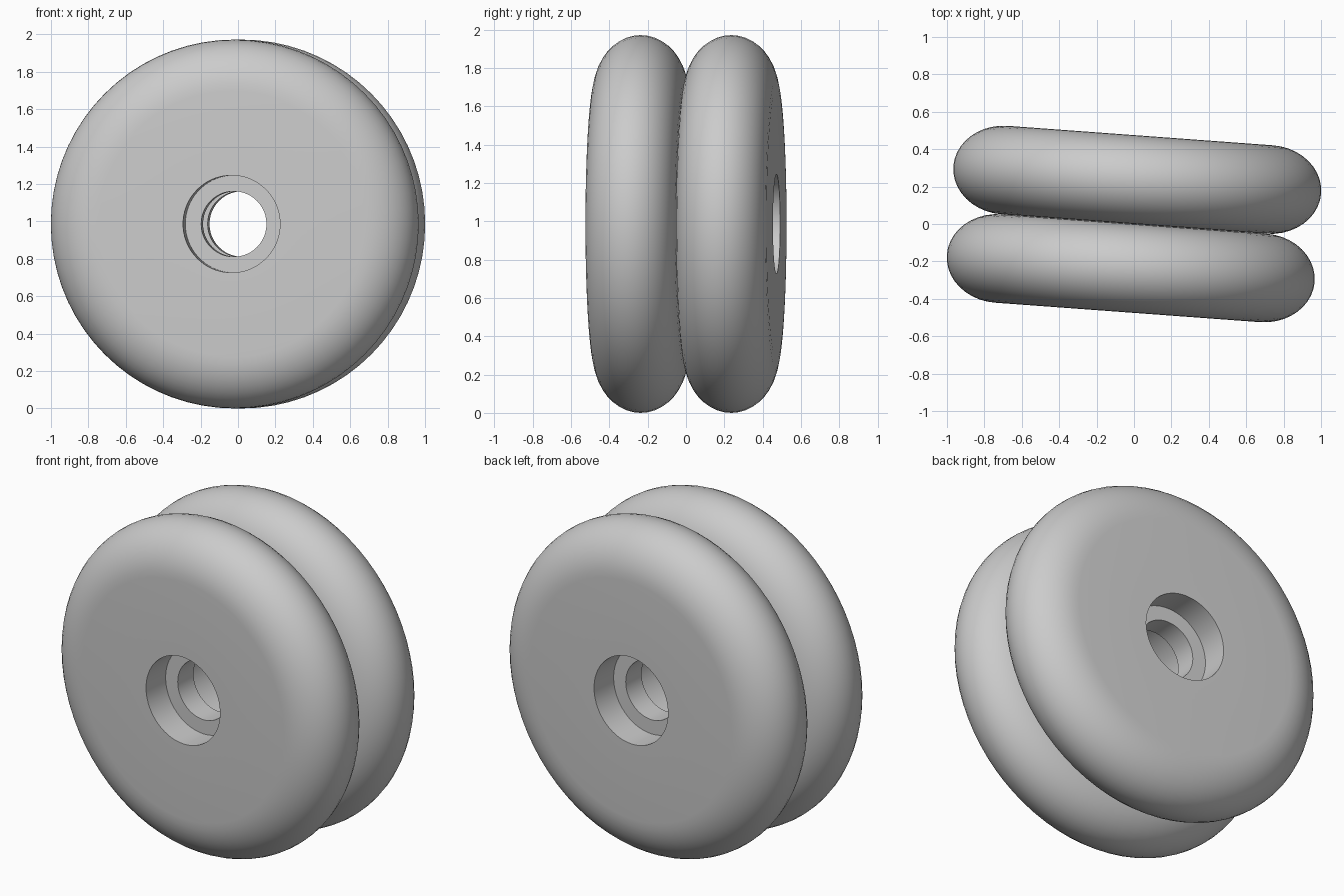
import bpy
import bmesh
import math

cube = bpy.data.objects.get("Cube")
if cube:
    bpy.data.objects.remove(cube, do_unlink=True)

grey = bpy.data.materials.new("plain grey")
grey.use_nodes = True
colour = (0.6, 0.6, 0.6, 1.0)
grey.diffuse_color = colour
grey.node_tree.nodes["Principled BSDF"].inputs["Base Color"].default_value = colour

RADIUS, FACE_RADIUS, HALF_WIDTH = 0.986, 0.71, 0.237
SEAT_RADIUS, BORE_RADIUS, WEB = 0.26, 0.175, 0.068
TILT = math.radians(-4.2)
SEGMENTS, RIM_STEPS = 72, 20


def wheel_profile():
    """Closed (radius, axial) section: rounded tread, flat faces, stepped bore."""
    rim = []
    for i in range(RIM_STEPS + 1):
        a = math.pi * (i / RIM_STEPS - 0.5)
        rim.append((FACE_RADIUS + (RADIUS - FACE_RADIUS) * math.cos(a),
                    HALF_WIDTH * math.sin(a)))
    bore = [(SEAT_RADIUS, HALF_WIDTH), (SEAT_RADIUS, WEB), (BORE_RADIUS, WEB)]
    return rim + bore + [(r, -y) for r, y in reversed(bore)]


def make_wheel(name, offset):
    bm = bmesh.new()
    verts = [bm.verts.new((r, y, 0)) for r, y in wheel_profile()]
    edges = [bm.edges.new((v, verts[i - 1])) for i, v in enumerate(verts)]
    bmesh.ops.spin(bm, geom=verts + edges, cent=(0, 0, 0), axis=(0, 1, 0),
                   angle=math.tau, steps=SEGMENTS, use_merge=True)
    bmesh.ops.remove_doubles(bm, verts=bm.verts, dist=1e-5)
    bmesh.ops.recalc_face_normals(bm, faces=bm.faces)
    mesh = bpy.data.meshes.new(name)
    bm.to_mesh(mesh)
    bm.free()
    mesh.materials.append(grey)
    wheel = bpy.data.objects.new(name, mesh)
    bpy.context.collection.objects.link(wheel)
    # The pair shares one axle, turned slightly about the vertical
    wheel.rotation_euler.z = TILT
    wheel.location = (-math.sin(TILT) * offset, math.cos(TILT) * offset, RADIUS)
    bpy.ops.object.select_all(action="DESELECT")
    wheel.select_set(True)
    bpy.context.view_layer.objects.active = wheel
    bpy.ops.object.shade_smooth_by_angle(angle=math.radians(30))


make_wheel("front_wheel", -HALF_WIDTH)
make_wheel("back_wheel", HALF_WIDTH)
